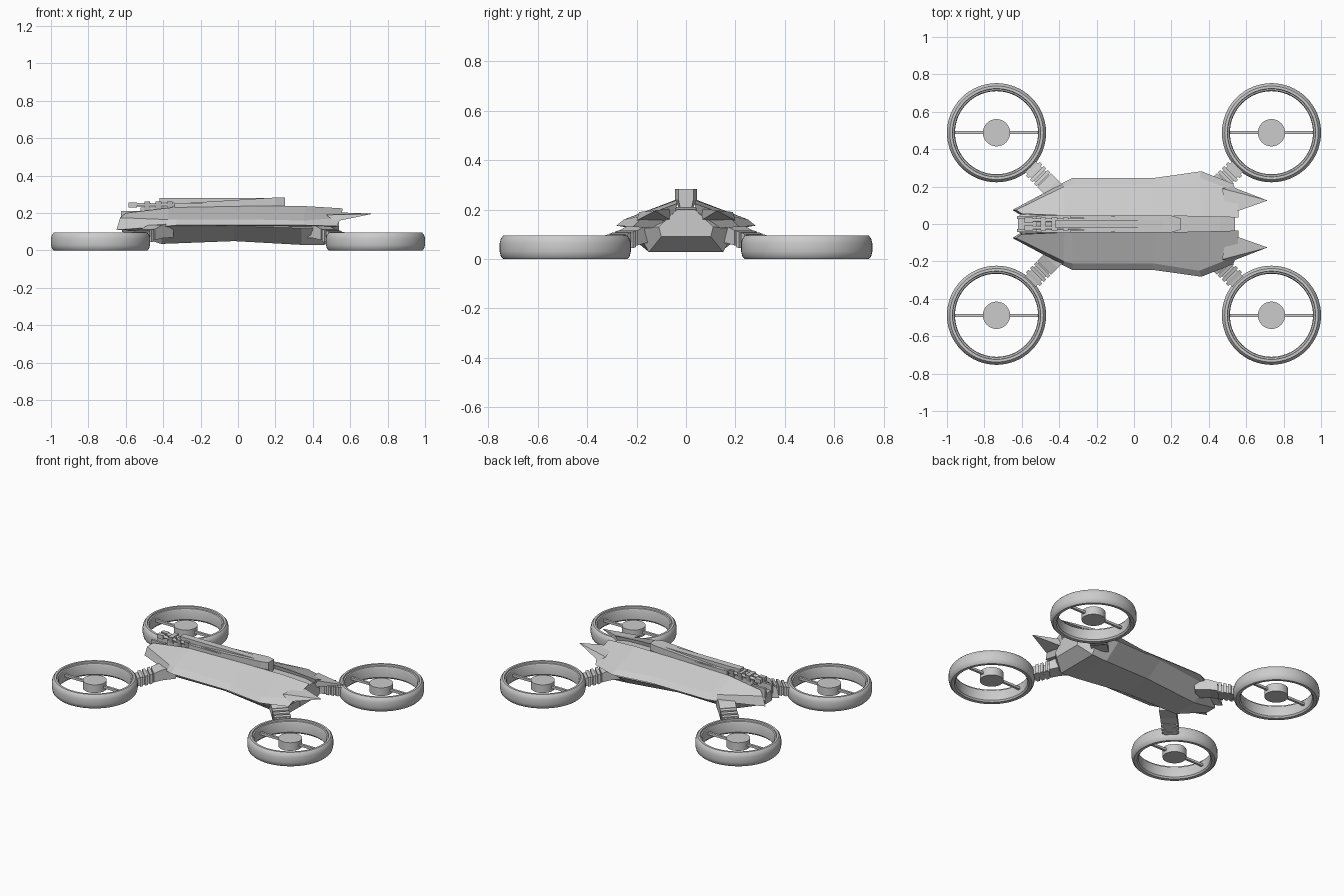
import bpy, bmesh, math
from mathutils import Matrix, Vector

if "Cube" in bpy.data.objects:
    bpy.data.objects.remove(bpy.data.objects["Cube"])

grey = bpy.data.materials.new("light_grey")
grey.use_nodes = True
grey.diffuse_color = (0.6, 0.6, 0.6, 1)
grey.node_tree.nodes["Principled BSDF"].inputs["Base Color"].default_value = (0.6, 0.6, 0.6, 1)


def finish(name, bm, smooth=False):
    bmesh.ops.recalc_face_normals(bm, faces=bm.faces)
    mesh = bpy.data.meshes.new(name)
    bm.to_mesh(mesh)
    bm.free()
    mesh.materials.append(grey)
    ob = bpy.data.objects.new(name, mesh)
    bpy.context.collection.objects.link(ob)
    if smooth:
        bpy.ops.object.select_all(action="DESELECT")
        ob.select_set(True)
        bpy.context.view_layer.objects.active = ob
        bpy.ops.object.shade_smooth_by_angle(angle=math.radians(35))
    return ob


def loft(name, sections):
    """Skin closed sections of equal point count and cap both ends."""
    bm = bmesh.new()
    rings = [[bm.verts.new(p) for p in s] for s in sections]
    n = len(rings[0])
    for a, b in zip(rings, rings[1:]):
        for i in range(n):
            j = (i + 1) % n
            bm.faces.new((a[i], a[j], b[j], b[i]))
    bm.faces.new(rings[0])
    bm.faces.new(rings[-1])
    return finish(name, bm)


def box(name, x0, x1, y, z0, z1, yb=None, cy=0):
    """Block along x whose underside may be narrower than its top."""
    yb = y if yb is None else yb
    return loft(name, [[(x, cy - yb, z0), (x, cy + yb, z0), (x, cy + y, z1), (x, cy - y, z1)]
                       for x in (x0, x1)])


def cylinder(name, r, depth, matrix, sides=32):
    bm = bmesh.new()
    bmesh.ops.create_cone(bm, cap_ends=True, segments=sides, radius1=r, radius2=r,
                          depth=depth, matrix=matrix)
    return finish(name, bm, True)


# Central hull: x, then (half width, height) of belly, chine and deck
hull = [
    (-.62, (.035, .10), (.04, .13), (.035, .17)),
    (-.41, (.09, .035), (.19, .125), (.05, .19)),
    (-.02, (.11, .05), (.23, .13), (.05, .21)),
    (.34, (.14, .03), (.26, .12), (.05, .21)),
    (.46, (.15, .028), (.20, .12), (.05, .21)),
    (.54, (.10, .09), (.11, .13), (.035, .20)),
]
loft("hull", [[(x, y, z) for y, z in half] + [(x, -y, z) for y, z in reversed(half)]
              for x, *half in hull])

# Armour shells and tail spikes: deck edge, ridge, lower edge, hidden root
shell = [
    [(-.60, .055, .20), (-.63, .075, .175), (-.65, .075, .11), (-.61, .05, .11)],
    [(-.37, .045, .228), (-.375, .20, .165), (-.38, .22, .13), (-.38, .08, .10)],
    [(-.33, .045, .23), (-.33, .21, .165), (-.33, .245, .135), (-.33, .08, .10)],
    [(.10, .045, .238), (.10, .21, .165), (.10, .245, .135), (.10, .08, .10)],
    [(.36, .04, .237), (.35, .25, .16), (.36, .282, .135), (.36, .08, .10)],
    [(.56, .035, .225), (.55, .17, .175), (.53, .215, .13), (.50, .06, .12)],
]
spike = [
    [(.50, .05, .205), (.47, .19, .19), (.52, .20, .155), (.52, .06, .155)],
    [(.71, .124, .197), (.71, .127, .196), (.71, .127, .194), (.71, .124, .194)],
]
for side, s in (("left", 1), ("right", -1)):
    # the nose faces -x, so these are named by the sign of y
    prefix = "rear" if s > 0 else "front"
    for part, rows in (("armour_shell", shell), ("tail_spike", spike)):
        loft(prefix + "_" + part, [[(x, y * s, z) for x, y, z in r] for r in rows])

# Top gun: receiver, cover rail, twin barrels and nose blocks
loft("gun_receiver", [
    [(x, -b, .19), (x, b, .19), (x, t, .24), (x, t, h), (x, -t, h), (x, -t, .24)]
    for x, b, t, h in ((-.34, .015, .025, .25), (-.09, .02, .045, .265),
                       (.20, .02, .045, .283), (.25, .02, .03, .283))])
box("gun_rail", -.42, .22, .022, .25, .28)
for s in (-1, 1):
    side = "left" if s < 0 else "right"
    box("gun_side_rail_" + side, -.34, .18, .007, .225, .255, cy=s * .038)
    cylinder("gun_barrel_" + side, .010, .30,
             Matrix.Translation((-.43, s * .02, .245)) @ Matrix.Rotation(math.pi / 2, 4, "Y"), 12)
    box("muzzle_" + side, -.585, -.54, .014, .23, .256, cy=s * .02)
    box("nose_prong_" + side, -.625, -.52, .008, .15, .21, cy=s * .034)
for i, x in enumerate((-.50, -.44, -.38)):
    box("barrel_clamp_%d" % (i + 1), x, x + .03, .036, .215, .262, .025)
box("gun_cradle", -.52, -.30, .022, .16, .23)

# Four ducted rotors with their arms
duct = [(.222, .012), (.230, .002), (.250, 0), (.260, .010), (.265, .030), (.265, .065),
        (.260, .084), (.250, .095), (.236, .095), (.234, .086), (.226, .084), (.222, .075)]


def rotor(label, sx, sy):
    cx, cy = sx * .735, sy * .488
    seg = 64
    bm = bmesh.new()
    rings = []
    for k in range(seg):
        a = math.tau * k / seg
        rings.append([bm.verts.new((cx + r * math.cos(a), cy + r * math.sin(a), z))
                      for r, z in duct])
    for k in range(seg):
        a, b = rings[k], rings[(k + 1) % seg]
        for i in range(len(duct)):
            j = (i + 1) % len(duct)
            bm.faces.new((a[i], a[j], b[j], b[i]))
    finish(label + "_duct", bm, True)
    cylinder(label + "_hub", .073, .055, Matrix.Translation((cx, cy, .05)))
    box(label + "_crossbar", cx - .225, cx + .225, .008, .042, .058, cy=cy)

    # Arm runs diagonally from the duct wall into the hull
    inward = Vector((-sx, -sy, 0)).normalized()
    across = Vector((-inward.y, inward.x, 0))

    def arm_part(name, rows):
        loft(label + name, [[Vector((cx, cy, z)) + inward * d + across * w
                             for w, z in ((-h, lo), (h, lo), (h, hi), (-h, hi))]
                            for d, h, lo, hi in rows])

    arm_part("_arm_neck", [(.25, .04, .03, .085), (.36, .04, .05, .10)])
    for i in range(3):
        d = .275 + i * .03
        arm_part("_arm_band_%d" % (i + 1), [(d, .052, .032 + i * .006, .094 + i * .008),
                                            (d + .018, .052, .036 + i * .006, .099 + i * .008)])
    arm_part("_arm_root", [(.36, .052, .055, .115), (.41, .052, .065, .135),
                           (.50, .052, .07, .15)])


for end, sx in (("nose", -1), ("tail", 1)):
    for side, sy in (("front", -1), ("rear", 1)):
        rotor(end + "_" + side, sx, sy)
